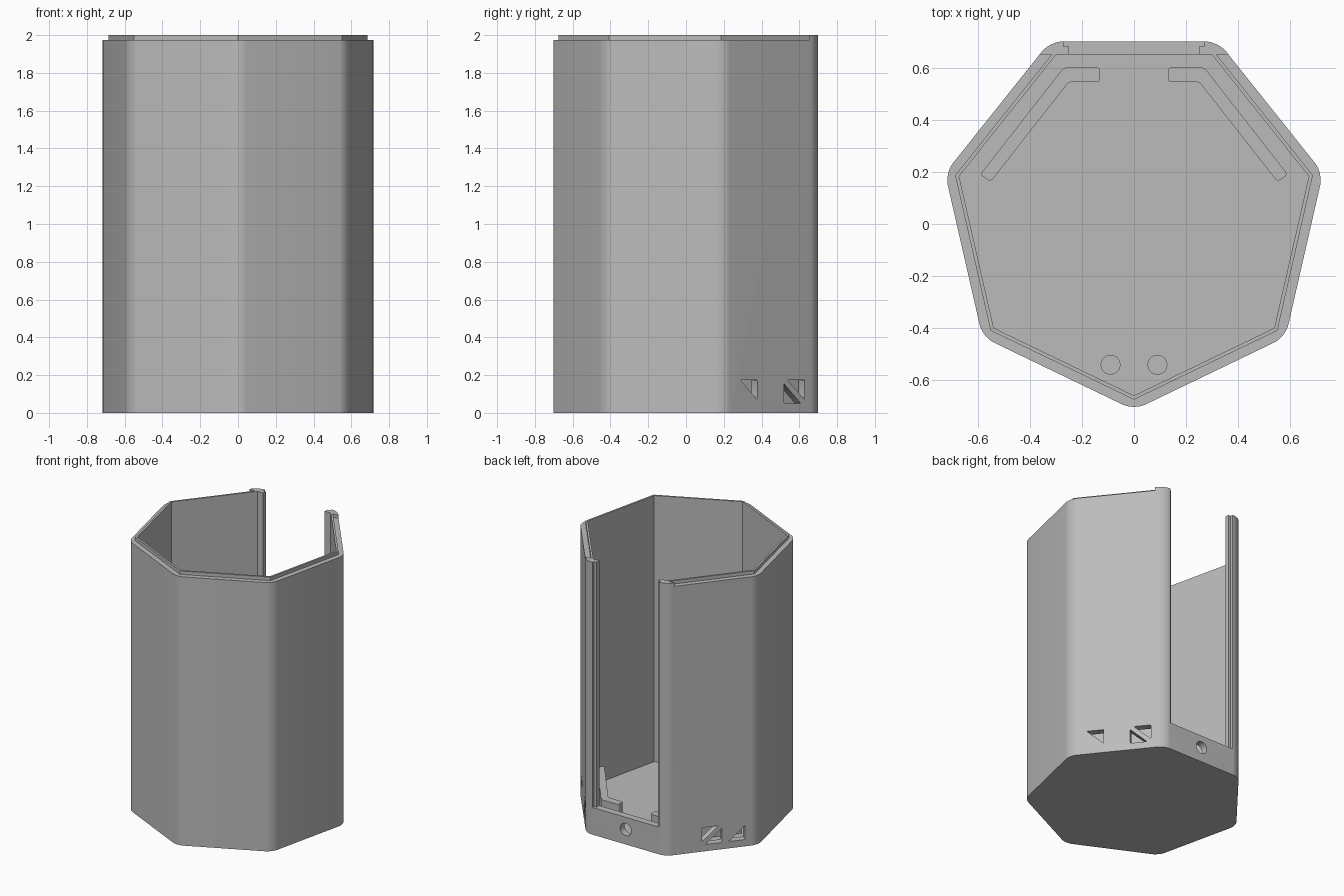
import bpy, bmesh, math
from mathutils import Matrix, Vector

if "Cube" in bpy.data.objects:
    bpy.data.objects.remove(bpy.data.objects["Cube"])

grey = bpy.data.materials.new("plain grey")
grey.use_nodes = True
grey.diffuse_color = (0.5, 0.5, 0.5, 1)
grey.node_tree.nodes["Principled BSDF"].inputs["Base Color"].default_value = (0.5, 0.5, 0.5, 1)

CENTRE_Y = 0.03
APOTHEM = 0.67
FLOOR = 0.045
SILL = 0.2
RIM = 1.975
HEIGHT = 2.0


def prism(name, points, low, high, corner=0, segments=4, matrix=None):
    """Extrude an outline, optionally rounding its upright edges."""
    bm = bmesh.new()
    face = bm.faces.new([bm.verts.new((x, y, low)) for x, y in points])
    top = bmesh.ops.extrude_face_region(bm, geom=[face])["geom"]
    bmesh.ops.translate(bm, vec=(0, 0, high - low),
                        verts=[v for v in top if isinstance(v, bmesh.types.BMVert)])
    if corner:
        upright = [e for e in bm.edges
                   if abs(e.verts[0].co.z - e.verts[1].co.z) > (high - low) / 2]
        bmesh.ops.bevel(bm, geom=upright, offset=corner, segments=segments,
                        profile=0.5, affect='EDGES')
    if matrix:
        bm.transform(matrix)
    bmesh.ops.recalc_face_normals(bm, faces=bm.faces)
    mesh = bpy.data.meshes.new(name)
    bm.to_mesh(mesh)
    bm.free()
    mesh.materials.append(grey)
    obj = bpy.data.objects.new(name, mesh)
    bpy.context.collection.objects.link(obj)
    return obj


def heptagon(apothem):
    radius = apothem / math.cos(math.pi / 7)
    angles = [-math.pi / 2 + i * math.tau / 7 for i in range(7)]
    return [(radius * math.cos(a), CENTRE_Y + radius * math.sin(a)) for a in angles]


def box(x, y0, y1):
    return [(-x, y0), (x, y0), (x, y1), (-x, y1)]


def circle(x, y, radius, count=32):
    return [(x + radius * math.cos(i * math.tau / count),
             y + radius * math.sin(i * math.tau / count)) for i in range(count)]


def select(obj):
    bpy.ops.object.select_all(action='DESELECT')
    obj.select_set(True)
    bpy.context.view_layer.objects.active = obj


def cut(obj, cutter):
    mod = obj.modifiers.new("cut", 'BOOLEAN')
    mod.operation = 'DIFFERENCE'
    mod.solver = 'EXACT'
    mod.object = cutter
    select(obj)
    bpy.ops.object.modifier_apply(modifier=mod.name)
    bpy.data.objects.remove(cutter)


# Seven-sided shell with rounded corners and a hollow inside
shell = prism("shell", heptagon(APOTHEM), 0, HEIGHT, 0.048, 8)
cut(shell, prism("cavity", heptagon(0.62), FLOOR, 3))

# Stepped rim, leaving the back posts at full height
rim = prism("rim_cutter", box(1, -1, 0.65), RIM, 3)
cut(rim, prism("lip", heptagon(0.634), 1, 4))
cut(shell, rim)

# Rear opening, wider on the outside to seat a sliding panel
cut(shell, prism("opening", box(0.25, 0.5, 1), SILL, 3))
cut(shell, prism("rebate", box(0.27, 0.68, 1), SILL, 3))

# Cable hole through the sill
back = Matrix.Rotation(math.radians(90), 4, 'X')
cut(shell, prism("cable_hole", circle(0, 0.11, 0.045), -1, -0.6, matrix=back))

# Paired triangular vents in both rear side walls
angle = math.pi / 2 - math.tau / 7
normal = Vector((math.cos(angle), math.sin(angle), 0))
tangent = Vector((-normal.y, normal.x, 0))
wall = Matrix((tangent, (0, 0, 1), normal)).transposed().to_4x4()
wall.translation = (0, CENTRE_Y, 0)
lower = [(-0.07, 0.05), (0.045, 0.05), (-0.07, 0.155)]
upper = [(0.07, 0.175), (-0.045, 0.175), (0.07, 0.07)]
for side in (1, -1):
    mirror = Matrix.Diagonal((side, 1, 1, 1))
    for shift in (-0.16, 0, 0.16):
        for triangle in (lower, upper):
            points = [(u + shift, v) for u, v in triangle]
            cut(shell, prism("vent", points, 0.58, 0.75, 0.006, 3, mirror @ wall))

# Bent baffle ribs behind the vents, and two locating pegs
parts = [shell]
rib = [(0.13, 0.6), (0.27, 0.6), (0.59, 0.19), (0.55, 0.162), (0.25, 0.545), (0.13, 0.545)]
for side, label in ((1, "left"), (-1, "right")):
    mirror = Matrix.Diagonal((side, 1, 1, 1))
    parts.append(prism(label + "_rib", rib, FLOOR - 0.01, 0.22, 0.012, 4, mirror))
    parts.append(prism(label + "_peg", circle(side * 0.09, -0.54, 0.038), FLOOR - 0.01, 0.15))

for part in parts:
    select(part)
    bpy.ops.object.shade_smooth_by_angle(angle=math.radians(30))
